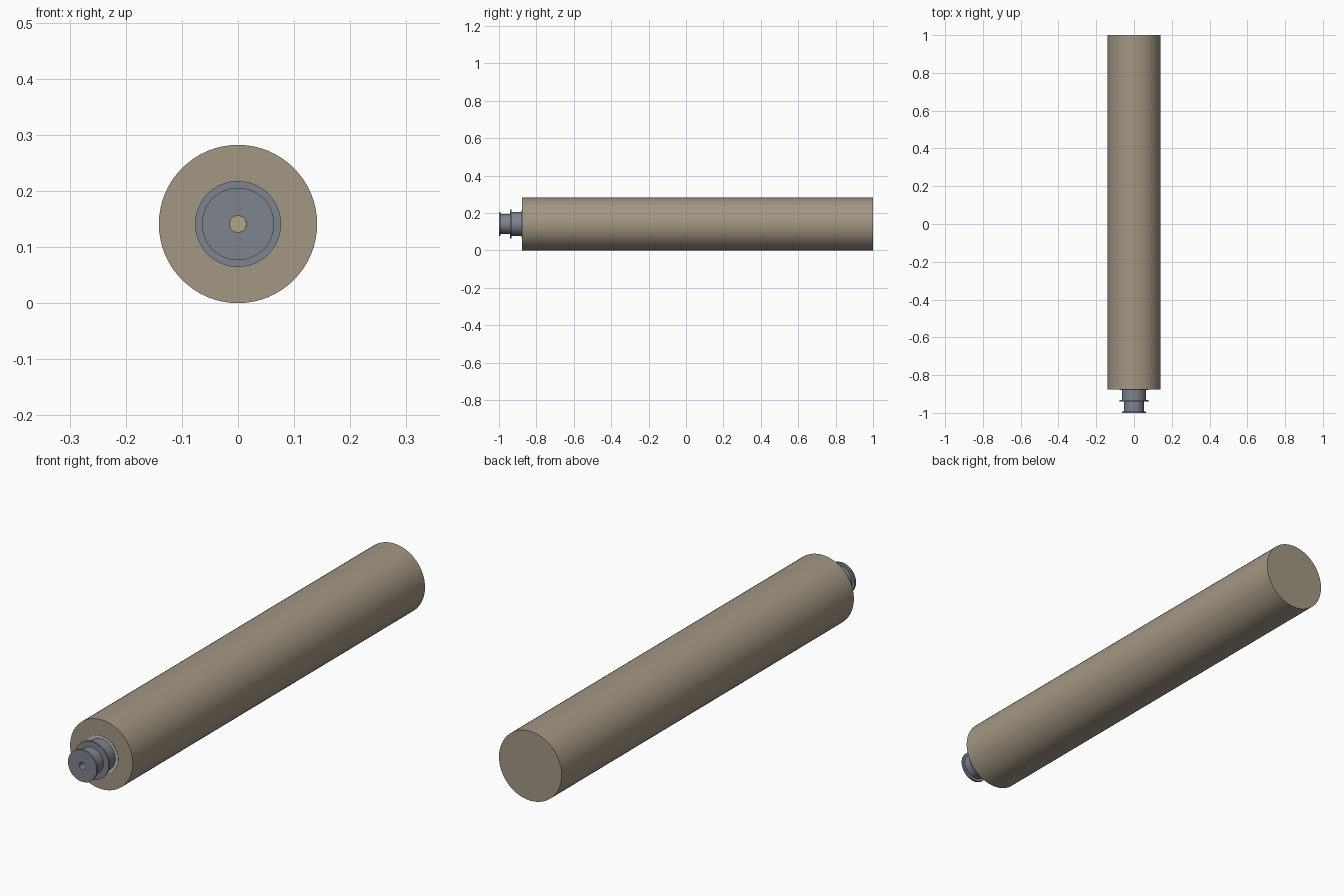
import bpy, bmesh, math

if "Cube" in bpy.data.objects:
    bpy.data.objects.remove(bpy.data.objects["Cube"])

CZ = 0.141      # axis height
SEG = 64


def material(name, rgb):
    m = bpy.data.materials.new(name)
    m.diffuse_color = (*rgb, 1)
    m.use_nodes = True
    m.node_tree.nodes["Principled BSDF"].inputs["Base Color"].default_value = m.diffuse_color
    return m


def lathe(name, profile, mat):
    """Revolve (y, radius) points about the long axis, with flat caps at both ends."""
    bm = bmesh.new()
    rings = [[bm.verts.new((r * math.cos(2 * math.pi * i / SEG), y,
                            r * math.sin(2 * math.pi * i / SEG)))
              for i in range(SEG)] for y, r in profile]
    for a, b in zip(rings, rings[1:]):
        for i in range(SEG):
            j = (i + 1) % SEG
            bm.faces.new((a[i], a[j], b[j], b[i]))
    bm.faces.new(rings[0])
    bm.faces.new(rings[-1])
    bmesh.ops.recalc_face_normals(bm, faces=bm.faces)
    me = bpy.data.meshes.new(name)
    bm.to_mesh(me)
    bm.free()
    ob = bpy.data.objects.new(name, me)
    ob.location.z = CZ
    bpy.context.collection.objects.link(ob)
    me.materials.append(mat)
    bpy.context.view_layer.objects.active = ob
    ob.select_set(True)
    bpy.ops.object.shade_smooth_by_angle(angle=math.radians(35))
    ob.select_set(False)
    return ob


tan = material("tan", (0.37, 0.31, 0.23))
steel = material("steel", (0.21, 0.23, 0.27))
pale = material("pale", (0.55, 0.53, 0.48))
brass = material("brass", (0.42, 0.39, 0.23))

# Long main cylinder
lathe("body", [(-0.877, 0.141), (1.0, 0.141)], tan)

# Thin pale washer on the body face
lathe("base_washer", [(-0.8785, 0.076), (-0.876, 0.076)], pale)

# Stepped neck with two thin flanges and a central bore
lathe("neck", [(-0.875, 0.0635), (-0.933, 0.0635), (-0.933, 0.0765),
               (-0.940, 0.0765), (-0.940, 0.053), (-0.992, 0.053),
               (-0.992, 0.0645), (-1.0, 0.0645), (-1.0, 0.0147),
               (-0.95, 0.0147)], steel)

# Insert at the bottom of the bore
lathe("bore_insert", [(-0.955, 0.0146), (-0.945, 0.0146)], brass)
